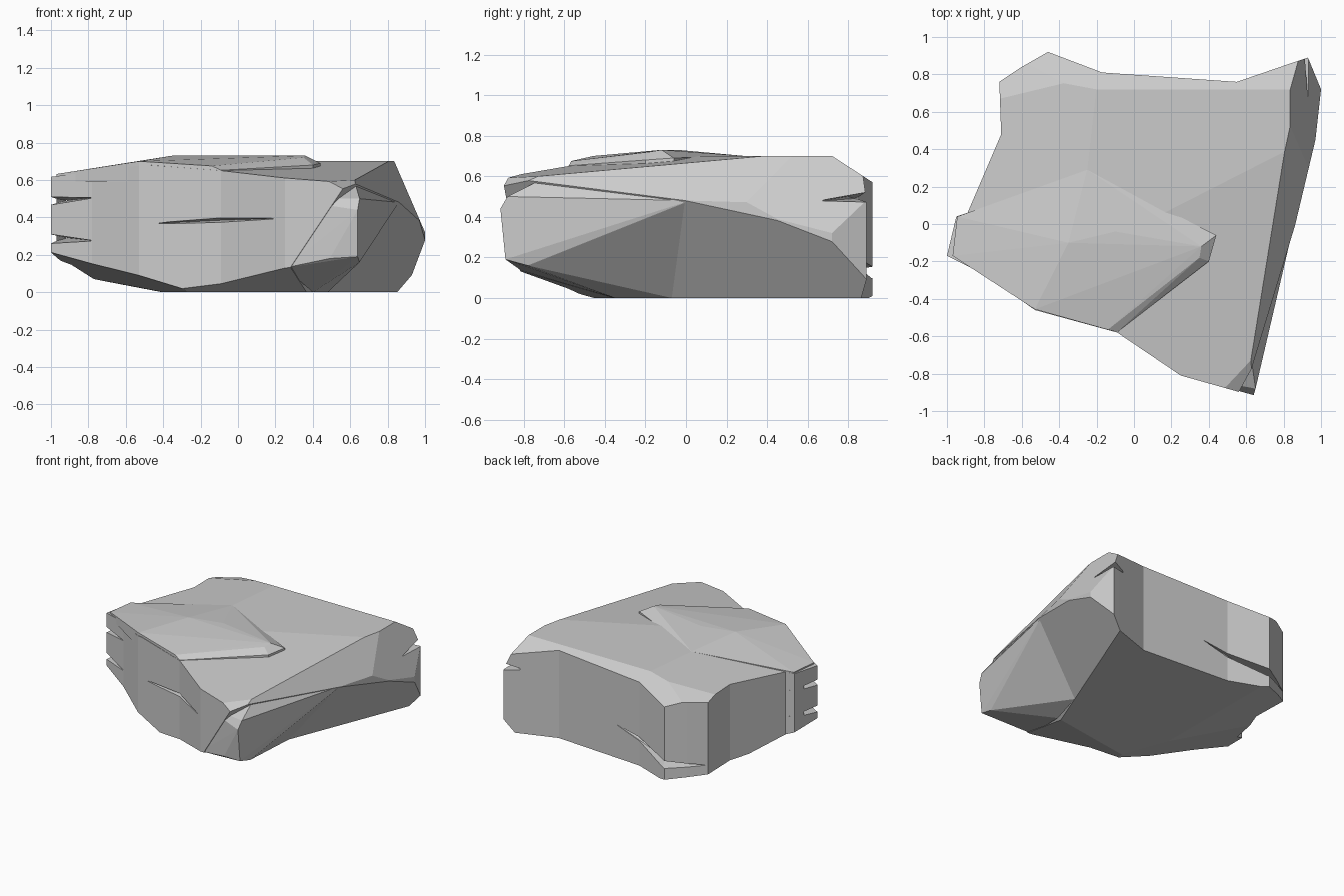
import bpy, bmesh
from mathutils import Vector as V
from mathutils.geometry import normal as tri_normal

CENTRE = V((0, 0, 0.35))


def finish(bm, name):
    bmesh.ops.recalc_face_normals(bm, faces=bm.faces)
    mesh = bpy.data.meshes.new(name)
    bm.to_mesh(mesh)
    bm.free()
    ob = bpy.data.objects.new(name, mesh)
    bpy.context.collection.objects.link(ob)
    return ob


def hull(points, name):
    bm = bmesh.new()
    for p in points:
        bm.verts.new(p)
    res = bmesh.ops.convex_hull(bm, input=bm.verts)
    loose = {g for g in res["geom_interior"] + res["geom_unused"]
             if isinstance(g, bmesh.types.BMVert)}
    bmesh.ops.delete(bm, geom=list(loose), context='VERTS')
    return finish(bm, name)


def chisel(bm, point, normal):
    """Slice off everything outside a plane and close the cut."""
    normal, point = V(normal), V(point)
    if (CENTRE - point).dot(normal) > 0:
        normal = -normal
    geom = bm.verts[:] + bm.edges[:] + bm.faces[:]
    bmesh.ops.bisect_plane(bm, geom=geom, plane_co=point, plane_no=normal,
                           dist=1e-5, clear_outer=True)
    rim = [e for e in bm.edges if e.is_boundary]
    if rim:
        bmesh.ops.holes_fill(bm, edges=rim, sides=0)


# main slab: plan outline extruded upwards
outline = [(0.64, -0.92), (0.66, -0.84), (0.87, 0.03), (0.97, 0.45), (1.0, 0.72),
           (0.93, 0.89), (0.87, 0.87), (0.55, 0.76), (-0.17, 0.81), (-0.46, 0.92),
           (-0.60, 0.84), (-0.72, 0.76), (-0.71, 0.48), (-0.89, 0.06), (-0.95, 0.04),
           (-1.0, -0.17), (-0.78, -0.28), (-0.53, -0.46), (-0.09, -0.58), (0.25, -0.81)]
bm = bmesh.new()
base = bm.faces.new([bm.verts.new((x, y, 0)) for x, y in outline])
ext = bmesh.ops.extrude_face_region(bm, geom=[base], use_keep_orig=True)
for v in ext["geom"]:
    if isinstance(v, bmesh.types.BMVert):
        v.co.z = 0.70
bmesh.ops.recalc_face_normals(bm, faces=bm.faces)

knee, toe = (0.72, -0.10, 0.34), (0.48, -0.07, 0.0)   # corners of the right undercut
# facets given by three points
facets = [
    [(0.64, -0.72, 0.60), (-0.09, -0.58, 0.65), (0.83, 0.40, 0.70)],    # front slope of top
    [(-0.95, 0.04, 0.62), (-0.25, 0.29, 0.70), (-0.50, -0.44, 0.68)],   # left slope of top
    [(-0.30, 0.72, 0.70), (0.65, 0.72, 0.70), (0.20, 0.92, 0.57)],      # back top edge
    [(-0.72, 0.60, 0.66), (-0.30, 0.73, 0.70), (-0.60, 0.84, 0.61)],    # back left corner
    [(0.46, -0.86, 0.61), (0.62, -0.71, 0.61), (0.64, -0.90, 0.52)],    # front corner
    [knee, (1.0, 0.66, 0.31), toe],                                     # right undercut
    [(-0.24, -0.55, 0.03), (0.25, -0.78, 0.12), (0.40, -0.35, 0.0)],    # front underside
    [(-0.82, -0.10, 0.08), (-0.40, 0.10, 0.0), (-0.72, 0.76, 0.06)],    # left underside
    [(-0.97, -0.15, 0.20), (-0.53, -0.46, 0.09), (-0.40, -0.10, 0.0)],  # front left underside
]
for a, b, c in facets:
    chisel(bm, a, tri_normal(V(a), V(b), V(c)))
# right upper side and right rear edge, given by direction
chisel(bm, (1.175, 0, 0), (1, -0.22, 0.65))
chisel(bm, (0.87, 0.50, 0.62), (1, 0, 0.433))
slab = finish(bm, "rock_slab")

# bulging front right corner under the upper edge
hull([knee, toe, (0.64, -0.915, 0.44), (0.65, -0.88, 0.50), (0.65, -0.78, 0.16),
      (0.64, -0.89, 0.19), (0.49, -0.87, 0.18), (0.40, -0.35, 0.0),
      (0.25, -0.805, 0.13), (0.25, -0.805, 0.50), (0.63, -0.74, 0.57),
      (0.86, 0.02, 0.48), (0.30, -0.20, 0.30)], "front_corner_block")

# raised layer on top
top = [(-0.945, 0.04, 0.63), (-0.97, -0.17, 0.632), (-0.53, -0.456, 0.70),
       (-0.14, -0.565, 0.675), (0.35, -0.18, 0.72), (0.36, -0.12, 0.73),
       (-0.35, -0.10, 0.73), (-0.10, -0.04, 0.73), (-0.25, 0.29, 0.70),
       (0.44, -0.06, 0.69), (0.40, -0.20, 0.68), (-0.09, -0.578, 0.652)]
hull(top + [(x, y, 0.59) for x, y, z in top], "raised_layer")

# cracks: start tip, widest outer point, end tip, half gap
cracks = [
    ((-0.49, -0.46, 0.365), (-0.10, -0.60, 0.385), (0.23, -0.79, 0.395), 0.016),  # front
    ((-0.77, -0.28, 0.505), (-1.06, -0.22, 0.485), (-0.91, 0.07, 0.49), 0.03),    # left upper
    ((-0.77, -0.28, 0.275), (-1.06, -0.22, 0.285), (-0.91, 0.07, 0.29), 0.035),   # left lower
    ((0.98, 0.62, 0.475), (0.95, 0.93, 0.50), (0.78, 0.83, 0.49), 0.03),          # right rear
    ((0.05, 0.79, 0.26), (-0.46, 0.95, 0.12), (-0.72, 0.77, 0.13), 0.03),         # back
]
for i, (a, m, b, gap) in enumerate(cracks):
    x, y, z = m
    cutter = hull([a, b, (x, y, z + gap), (x, y, z - gap), (x * 0.86, y * 0.86, z)],
                  f"crack_cutter_{i}")
    cutter.hide_render = True
    cutter.hide_set(True)
    mod = slab.modifiers.new(f"crack_{i}", 'BOOLEAN')
    mod.object = cutter
    mod.operation = 'DIFFERENCE'
    mod.solver = 'EXACT'
